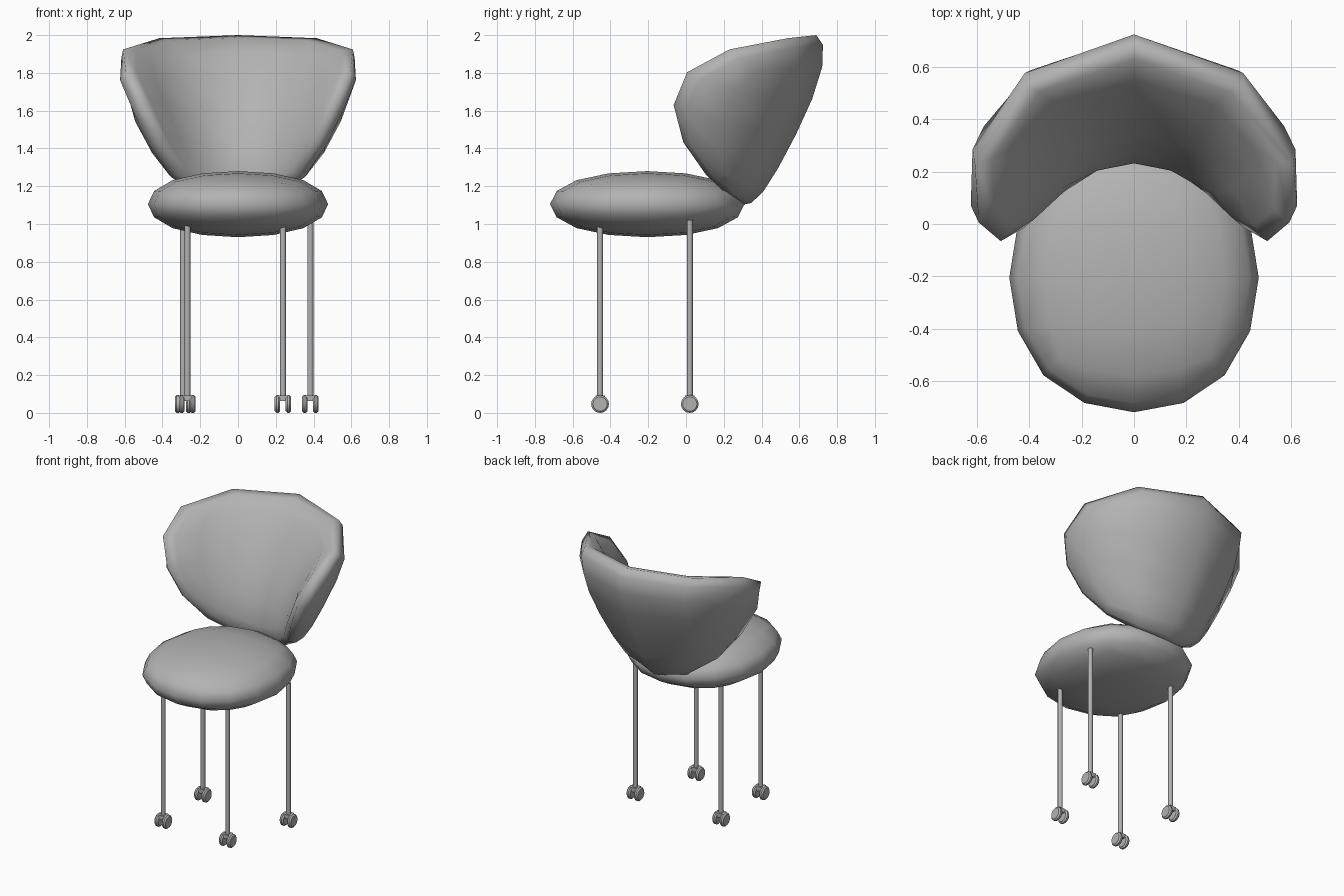
import bpy, bmesh
from math import sin, cos, pi
from mathutils import Vector, Matrix

if "Cube" in bpy.data.objects:
    bpy.data.objects.remove(bpy.data.objects["Cube"])

# One dark grey for the whole chair
grey = bpy.data.materials.new("dark_grey")
grey.diffuse_color = (0.45, 0.45, 0.45, 1)
grey.use_nodes = True
grey.node_tree.nodes["Principled BSDF"].inputs["Base Color"].default_value = grey.diffuse_color


def rounded_cube(name):
    """Twice-subdivided cube, normalised so it spans -1..1 on each axis."""
    bpy.ops.mesh.primitive_cube_add(size=2)
    ob = bpy.context.object
    ob.name = name
    mod = ob.modifiers.new("round", 'SUBSURF')
    mod.levels = mod.render_levels = 2
    bpy.ops.object.modifier_apply(modifier=mod.name)
    m = max(v.co.x for v in ob.data.vertices)
    for v in ob.data.vertices:
        v.co /= m
    bpy.ops.object.shade_smooth()
    ob.data.materials.append(grey)
    return ob


def cylinder(bm, radius, depth, matrix, segs=16):
    bmesh.ops.create_cone(bm, cap_ends=True, segments=segs, radius1=radius,
                          radius2=radius, depth=depth, matrix=matrix)


def finish(name, bm, bevel=0.0):
    me = bpy.data.meshes.new(name)
    bm.to_mesh(me)
    bm.free()
    me.materials.append(grey)
    ob = bpy.data.objects.new(name, me)
    bpy.context.collection.objects.link(ob)
    if bevel:
        mod = ob.modifiers.new("bevel", 'BEVEL')
        mod.width, mod.segments = bevel, 1
    bpy.ops.object.select_all(action='DESELECT')
    ob.select_set(True)
    bpy.context.view_layer.objects.active = ob
    bpy.ops.object.shade_smooth_by_angle()
    return ob


# Seat cushion
seat = rounded_cube("seat")
for v in seat.data.vertices:
    v.co = Vector((0, -0.205, 1.105)) + v.co * Vector((0.477, 0.515, 0.175))


# Backrest: a rounded pad wrapped around a flaring cone
def shell(u, v):
    r, a = 0.51 + 0.22 * v, u * pi / 2
    yc = 0.465 + 0.2 * v + 0.025 * v * v + 0.035 * v * (1 - v * v)
    z = 1.53 + 0.47 * v + 0.1 * u * u + 0.04 * max(0, -v) ** 3
    return Vector((r * sin(a), yc - 1.04 * r * (1 - cos(a)), z))


backrest = rounded_cube("backrest")
for p in backrest.data.vertices:
    u, w, v = p.co
    e = 0.01
    du = shell(u + e, v) - shell(u - e, v)
    dv = shell(u, v + e) - shell(u, v - e)
    normal = dv.cross(du).normalized()      # points outwards, to the back
    p.co = shell(u, v) + normal * w * 0.13

# Legs with twin-wheel casters
LEGS = {"front_left": (-0.268, -0.455, 1.0), "front_right": (0.238, -0.455, 1.0),
        "back_left": (-0.29, 0.02, 1.01), "back_right": (0.383, 0.02, 1.02)}
side = Matrix.Rotation(pi / 2, 4, 'Y')
for name, (x, y, top) in LEGS.items():
    bm = bmesh.new()
    cylinder(bm, 0.016, top - 0.07, Matrix.Translation((x, y, (top + 0.07) / 2)))
    finish(name + "_leg", bm)
    bm = bmesh.new()
    for s in (-1, 1):
        cylinder(bm, 0.047, 0.029, Matrix.Translation((x + s * 0.029, y, 0.047)) @ side)
    finish(name + "_wheels", bm, 0.009)
    # Bridge joining the two wheels
    bm = bmesh.new()
    bmesh.ops.create_cube(bm, size=1, matrix=Matrix.Translation((x, y, 0.077))
                          @ Matrix.Diagonal((0.05, 0.05, 0.03, 1)))
    finish(name + "_caster_bridge", bm)
